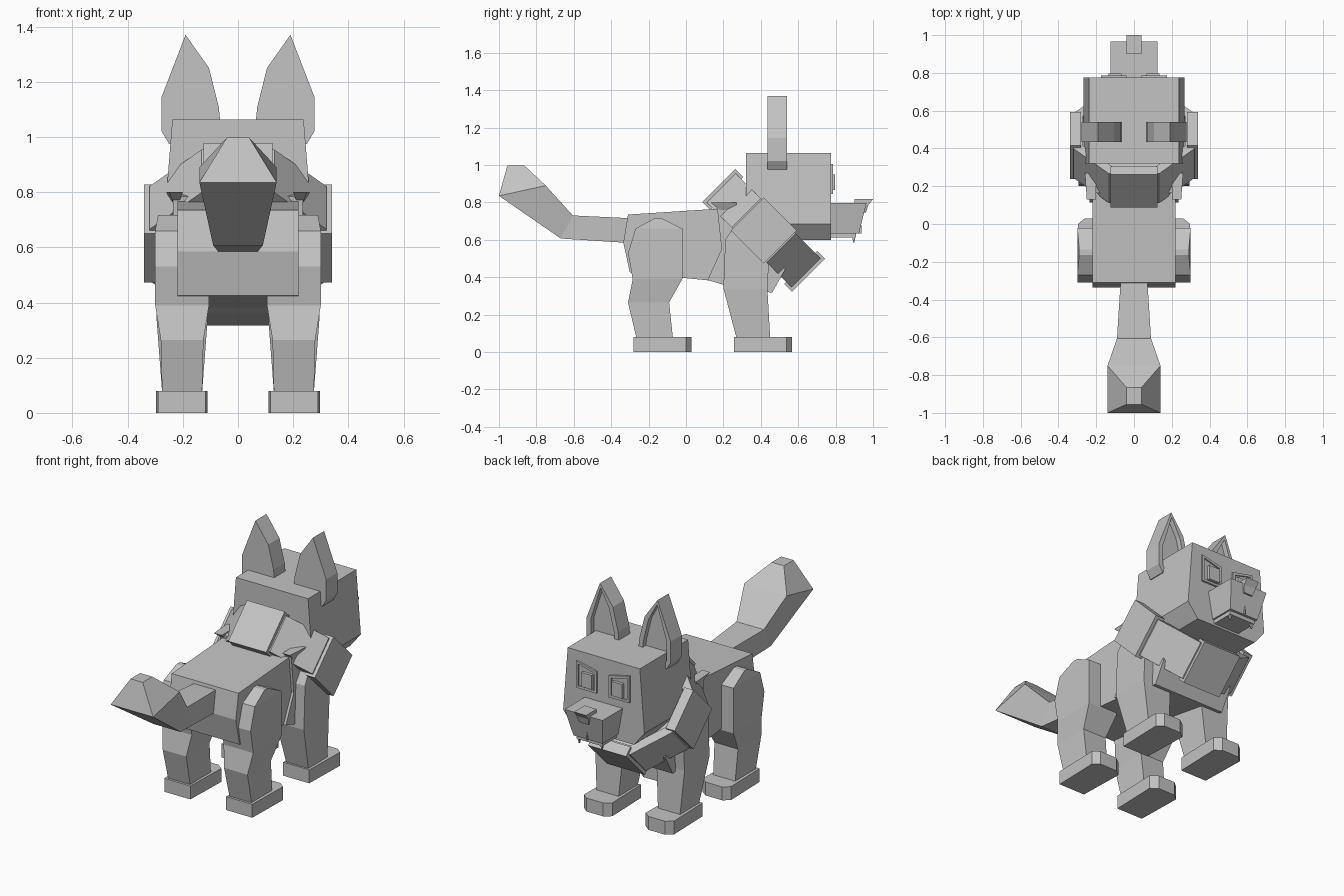
import bpy, bmesh, math
from mathutils import Vector

if "Cube" in bpy.data.objects:
    bpy.data.objects.remove(bpy.data.objects["Cube"])

grey = bpy.data.materials.new("plain grey")
grey.diffuse_color = (0.55, 0.55, 0.55, 1)
grey.use_nodes = True
grey.node_tree.nodes["Principled BSDF"].inputs["Base Color"].default_value = grey.diffuse_color


def finish(name, bm):
    bmesh.ops.recalc_face_normals(bm, faces=bm.faces[:])
    me = bpy.data.meshes.new(name)
    bm.to_mesh(me)
    bm.free()
    me.materials.append(grey)
    ob = bpy.data.objects.new(name, me)
    bpy.context.collection.objects.link(ob)
    return ob


def loft(name, rings, inset=None):
    """Skin equal-length rings of points, capped at both ends."""
    bm = bmesh.new()
    vs = [[bm.verts.new(p) for p in r] for r in rings]
    n = len(rings[0])
    for a, b in zip(vs, vs[1:]):
        for i in range(n):
            j = (i + 1) % n
            bm.faces.new((a[i], a[j], b[j], b[i]))
    bm.faces.new(vs[0])
    last = bm.faces.new(vs[-1])
    if inset:
        bmesh.ops.recalc_face_normals(bm, faces=bm.faces[:])
        bmesh.ops.inset_region(bm, faces=[last], thickness=inset[0])
        d = last.normal * inset[1]
        r = bmesh.ops.extrude_discrete_faces(bm, faces=[last])
        for v in r["faces"][0].verts:
            v.co += d
    return finish(name, bm)


def rect(x0, x1, y0, y1, z):
    return [(x0, y0, z), (x1, y0, z), (x1, y1, z), (x0, y1, z)]


def box(name, x0, x1, y0, y1, z0, z1):
    return loft(name, [rect(x0, x1, y0, y1, z0), rect(x0, x1, y0, y1, z1)])


def side_prism(name, pts, hw):
    """Side outline (y, z) extruded across x."""
    return loft(name, [[(x, y, z) for y, z in pts] for x in (-hw, hw)])


def cross(hw, top, bot):
    return [(-hw, *top), (hw, *top), (hw, *bot), (-hw, *bot)]


# Body and chest
side_prism("body", [(-.31, .735), (.2, .768), (.2, .375), (-.3, .425), (-.335, .585)], .22)
side_prism("chest", [(.165, .785), (.25, .80), (.50, .62), (.53, .44), (.46, .317),
                     (.2, .36), (.115, .385), (.19, .55)], .235)

# Tail
loft("tail", [cross(.07, (-.29, .715), (-.29, .582)), cross(.09, (-.605, .73), (-.67, .607)),
              cross(.14, (-.75, .89), (-1.0, .835)), cross(.04, (-.865, .998), (-.955, .998))])

# Neck ruff: an octagonal collar tilted 45 degrees with raised plates
C = Vector((0, .415, .65))
U = Vector((0, .707, -.707))
A = Vector((0, .707, .707))
X = Vector((1, 0, 0))


def octagon(r, a):
    k = r / math.cos(math.pi / 8)
    return [C + X * k * math.cos(t) + U * k * math.sin(t) + A * a
            for t in (math.pi / 8 + i * math.pi / 4 for i in range(8))]


loft("neck_ruff", [octagon(.27, -.04), octagon(.27, -.11), octagon(.32, -.11), octagon(.32, .11),
                   octagon(.27, .11), octagon(.27, .06)])
for i in range(4):
    t = i * math.pi / 2
    out = X * math.cos(t) + U * math.sin(t)
    tan = U * math.cos(t) - X * math.sin(t)
    loft("ruff_plate", [[C + out * r + tan * s * .125 + A * a * .125
                         for s, a in ((-1, -1), (1, -1), (1, 1), (-1, 1))] for r in (.28, .34)])

# Head with cheeks tapering in under the jaw
loft("head", [rect(-.20, .20, .36, .775, .60), rect(-.268, .268, .32, .775, .685),
              rect(-.238, .238, .32, .775, 1.063)])

# Snout, jaw, nose, mouth line
loft("snout", [rect(-.095, .095, .76, .925, .635), rect(-.125, .125, .76, .965, .797)])
box("lower_jaw", -.085, .085, .76, .91, .612, .637)
loft("nose", [rect(-.03, .03, .90, .962, .745), rect(-.04, .04, .90, .975, .785),
              rect(-.04, .04, .90, 1.0, .818)])
box("mouth_line", -.004, .004, .90, .938, .635, .68)

for s, side in ((1, "right"), (-1, "left")):
    # Ear with a recessed inside
    ear = [(.19, 1.37), (.277, 1.145), (.277, 1.02), (.25, .975), (.10, .99), (.065, 1.06),
           (.07, 1.11), (.105, 1.25)]
    loft("ear_" + side, [[(s * x, y, z) for x, z in ear] for y in (.435, .54)], (.028, -.03))

    # Eye: slanted frame, pane and pupil plates
    eye = [(.04, .845), (.175, .845), (.175, 1.005), (.04, .975)]
    loft("eye_frame_" + side, [[(s * x, y, z) for x, z in eye] for y in (.77, .786)], (.02, -.008))
    box("eye_" + side, *sorted((s * .065, s * .135)), .77, .796, .865, .95)

    # Fang
    loft("fang_" + side, [rect(s * .075 - .012, s * .075 + .012, .885, .91, .64),
                          rect(s * .075 - .003, s * .075 + .003, .894, .90, .585)])

    # Fur tuft behind the ruff
    loft("fur_tuft_" + side, [[(s * .20, .13, .80), (s * .25, .13, .80), (s * .26, .27, .80),
                               (s * .20, .27, .80)],
                              [(s * .22, .20, .745), (s * .23, .20, .745), (s * .23, .27, .745),
                               (s * .22, .27, .745)]])

    # Legs: rows of inner x, outer x, back y, front y, height
    hind = [(.13, .275, -.265, -.07, .075), (.125, .28, -.31, -.09, .265),
            (.105, .30, -.285, -.02, .39), (.105, .30, -.31, -.02, .53),
            (.105, .30, -.27, -.02, .66), (.105, .29, -.165, -.135, .717)]
    front = [(.13, .275, .27, .45, .075), (.11, .295, .20, .435, .34),
             (.11, .295, .21, .45, .60), (.11, .29, .25, .42, .66)]
    for name, rows, fy in (("hind", hind, 0), ("front", front, .537)):
        loft(f"{name}_leg_{side}", [rect(s * a, s * b, c, d, z) for a, b, c, d, z in rows])
        # Paw with chamfered toes
        paw = [(.118, -.28), (.29, -.28), (.297, 0), (.26, .03), (.15, .03), (.11, 0)]
        loft(f"{name}_paw_{side}", [[(s * x, y + fy, z) for x, y in paw] for z in (0, .08)])
